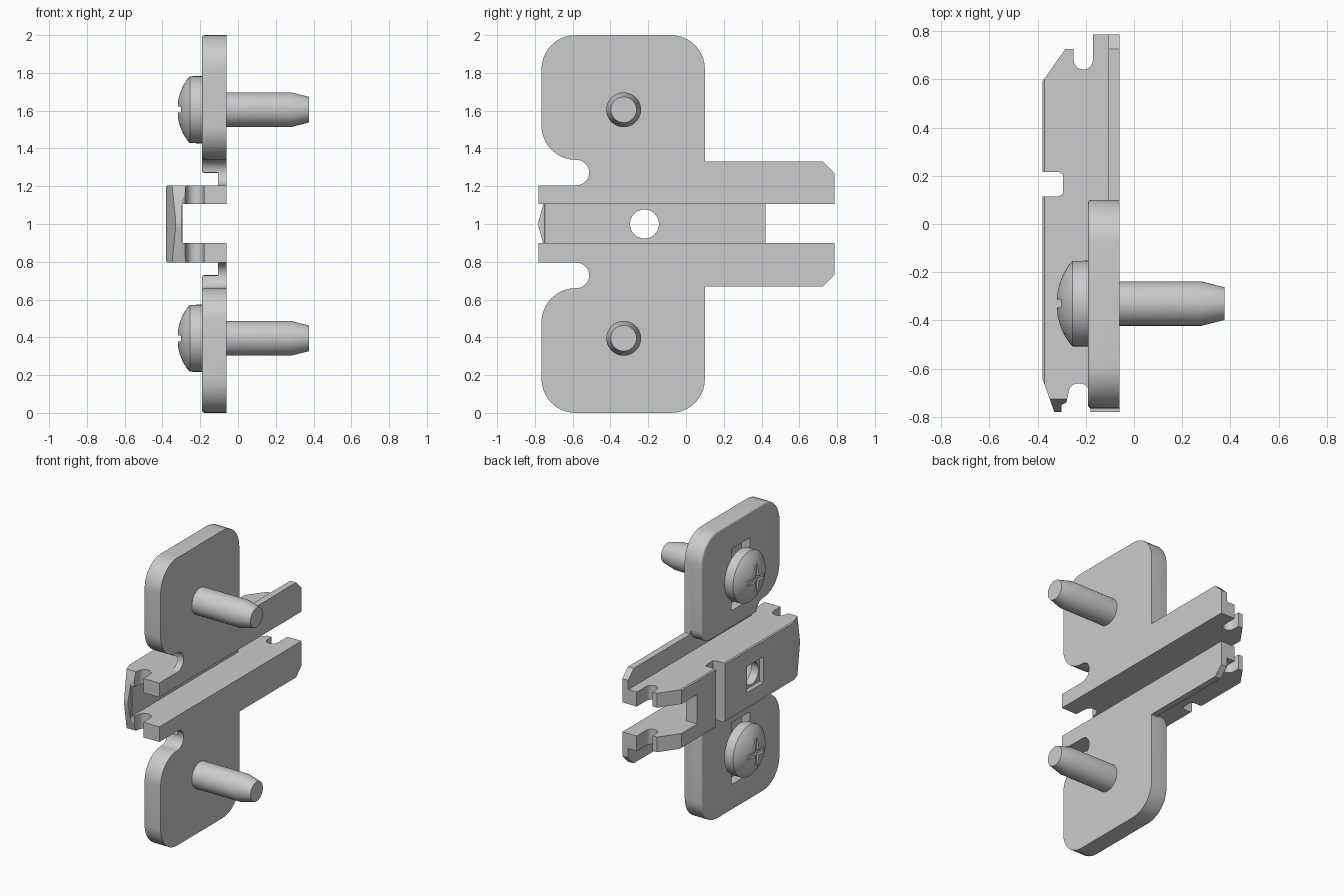
import bpy, bmesh, math

if "Cube" in bpy.data.objects:
    bpy.data.objects.remove(bpy.data.objects["Cube"])


def arc(cx, cy, r, a0, a1, n=10):
    return [(cx + r * math.cos(math.radians(a0 + (a1 - a0) * i / n)),
             cy + r * math.sin(math.radians(a0 + (a1 - a0) * i / n))) for i in range(n + 1)]


def finish(name, bm):
    bmesh.ops.recalc_face_normals(bm, faces=bm.faces[:])
    me = bpy.data.meshes.new(name)
    bm.to_mesh(me)
    bm.free()
    ob = bpy.data.objects.new(name, me)
    bpy.context.collection.objects.link(ob)
    return ob


def prism(name, pts, axis, lo, hi, bevel=0):
    """Extrude a flat outline: (y, z) points along x, or (x, y) points along z."""
    place = (lambda p, t: (t, p[0], p[1])) if axis == 'x' else (lambda p, t: (p[0], p[1], t))
    bm = bmesh.new()
    a = [bm.verts.new(place(p, lo)) for p in pts]
    b = [bm.verts.new(place(p, hi)) for p in pts]
    front = bm.faces.new(a)
    bm.faces.new(b)
    for i in range(len(pts)):
        j = (i + 1) % len(pts)
        bm.faces.new((a[i], a[j], b[j], b[i]))
    bmesh.ops.recalc_face_normals(bm, faces=bm.faces[:])
    if bevel:
        bmesh.ops.bevel(bm, geom=list(front.edges), offset=bevel, segments=4,
                        profile=0.5, affect='EDGES', clamp_overlap=True)
    return finish(name, bm)


def box(name, x0, x1, y0, y1, z0, z1):
    return prism(name, [(x0, y0), (x1, y0), (x1, y1), (x0, y1)], 'z', z0, z1)


def activate(ob):
    bpy.ops.object.select_all(action='DESELECT')
    ob.select_set(True)
    bpy.context.view_layer.objects.active = ob


def cut(ob, cutter):
    activate(ob)
    m = ob.modifiers.new("cut", 'BOOLEAN')
    m.operation = 'DIFFERENCE'
    m.solver = 'EXACT'
    m.object = cutter
    bpy.ops.object.modifier_apply(modifier=m.name)
    bpy.data.objects.remove(cutter, do_unlink=True)


def smooth(ob, deg=30):
    activate(ob)
    bpy.ops.object.shade_smooth_by_angle(angle=math.radians(deg))


# Channel: side outline extruded across its width, then hollowed
outline = ([(-0.06, 0.785), (-0.17, 0.785)]
           + arc(-0.21, 0.68, 0.04, 0, -180)
           + [(-0.25, 0.725), (-0.285, 0.725), (-0.38, 0.59),
              (-0.38, 0.215), (-0.31, 0.215), (-0.295, 0.205), (-0.295, 0.125), (-0.31, 0.115),
              (-0.38, 0.115), (-0.38, -0.64), (-0.33, -0.78), (-0.30, -0.78),
              (-0.30, -0.75), (-0.28, -0.74)]
           + arc(-0.228, -0.705, 0.045, 180, 0)
           + [(-0.18, -0.78), (-0.06, -0.78)])
channel = prism("channel", outline, 'z', 0.795, 1.205)
cut(channel, box("inner", -0.293, 0.1, -1, 1, 0.9, 1.105))
cut(channel, box("rear_gap", -0.5, 0.1, 0.42, 1, 0.9, 1.105))
cut(channel, prism("hole", arc(-0.22, 1.0, 0.077, 0, 345, 23), 'x', -0.5, 0))
cut(channel, box("hole_recess", -0.5, -0.35, -0.31, -0.13, 0.91, 1.09))
for s in (1, -1):
    # Pointed front nose and softened outer long edges
    cut(channel, prism("nose_cut", [(-0.785, 1.0), (-0.725, 1 + s * 0.21),
                                    (-0.9, 1 + s * 0.21), (-0.9, 1.0)], 'x', -0.5, -0.255))
    bm = bmesh.new()
    tri = [(-0.39, 0.19), (-0.36, 0.215), (-0.39, 0.215)]
    a = [bm.verts.new((x, -1, 1 + s * d)) for x, d in tri]
    b = [bm.verts.new((x, 1, 1 + s * d)) for x, d in tri]
    bm.faces.new(a)
    bm.faces.new(b)
    for i in range(3):
        bm.faces.new((a[i], a[i - 1], b[i - 1], b[i]))
    cut(channel, finish("edge_cut", bm))
smooth(channel)

# Shared wing outline as (y, distance from the middle height)
wing = (arc(-0.08, 0.82, 0.18, 0, 90) + arc(-0.585, 0.82, 0.18, 90, 180)
        + arc(-0.585, 0.52, 0.18, 180, 270))
base_pts = ([(0.785, 0.205), (0.785, 0.27), (0.725, 0.33), (0.10, 0.33)] + wing
            + arc(-0.58, 0.2725, 0.0675, 90, -90, 16))
pad_pts = wing + arc(-0.58, 0.2725, 0.0675, 90, 0, 8) + arc(0.0, 0.37, 0.10, 270, 360, 8)

# Screw profile as (x, radius)
screw_profile = [(-0.32, 0), (-0.317, 0.05), (-0.307, 0.09), (-0.29, 0.128), (-0.27, 0.16),
                 (-0.255, 0.177), (-0.19, 0.178), (-0.185, 0.092),
                 (0.28, 0.092), (0.375, 0.068), (0.375, 0)]

for s, side in ((1, "upper"), (-1, "lower")):
    def at(pts):
        return [(y, 1 + s * d) for y, d in pts]
    zc = 1 + s * 0.605

    # Thin base flange and thick rounded pad with a slot recess
    smooth(prism(side + "_flange", at(base_pts), 'x', -0.105, -0.06))
    pad = prism(side + "_pad", at(pad_pts), 'x', -0.19, -0.105, 0.045)
    cut(pad, box("slot", -0.3, -0.125, -0.43, -0.23, zc - 0.215, zc + 0.215))
    smooth(pad)

    # Screw with cross recess
    bm = bmesh.new()
    vs = [bm.verts.new((x, -0.33 + r, zc)) for x, r in screw_profile]
    es = [bm.edges.new(vs[i:i + 2]) for i in range(len(vs) - 1)]
    bmesh.ops.spin(bm, geom=vs + es, cent=(0, -0.33, zc), axis=(1, 0, 0),
                   angle=2 * math.pi, steps=40)
    bmesh.ops.remove_doubles(bm, verts=bm.verts[:], dist=1e-4)
    screw = finish(side + "_screw", bm)
    for hy, hz in ((0.1, 0.016), (0.016, 0.1)):
        cut(screw, box("cross", -0.4, -0.302, -0.33 - hy, -0.33 + hy, zc - hz, zc + hz))
    smooth(screw, 25)
